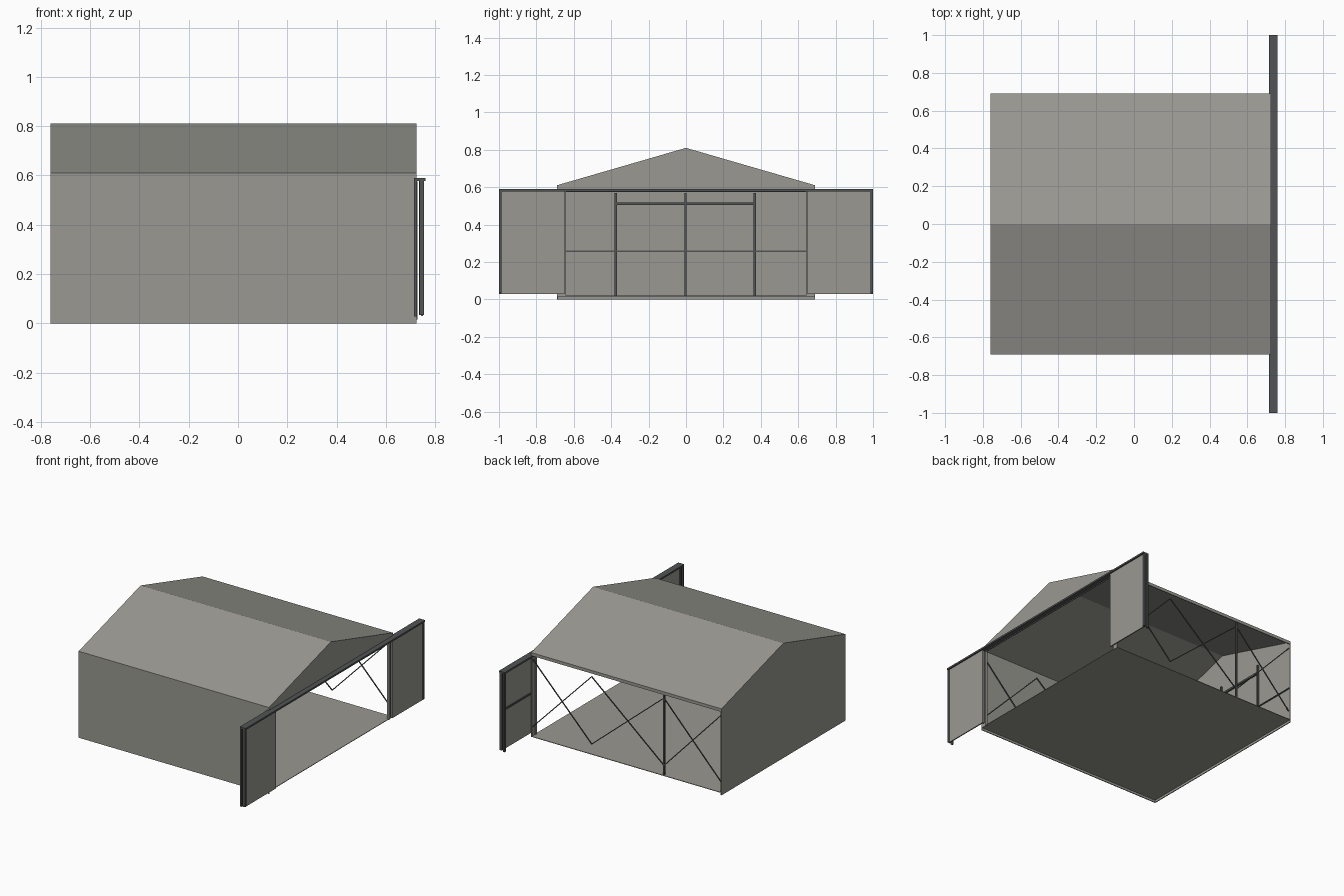
import bpy, bmesh
from mathutils import Vector

if "Cube" in bpy.data.objects:
    bpy.data.objects.remove(bpy.data.objects["Cube"])

def material(name, col):
    m = bpy.data.materials.new(name)
    m.diffuse_color = (*col, 1)
    m.use_nodes = True
    m.node_tree.nodes["Principled BSDF"].inputs["Base Color"].default_value = m.diffuse_color
    return m

GREY = material("warm_grey_cladding", (0.32, 0.315, 0.285))
DARK = material("dark_steel", (0.085, 0.088, 0.09))

X0, X1, Y, T = -0.76, 0.725, 0.69, 0.006
EAVE, TOP, FLOOR, HEAD = 0.61, 0.81, 0.02, 0.575

def finish(name, bm, mat):
    bmesh.ops.recalc_face_normals(bm, faces=bm.faces)
    me = bpy.data.meshes.new(name)
    bm.to_mesh(me)
    bm.free()
    me.materials.append(mat)
    ob = bpy.data.objects.new(name, me)
    bpy.context.collection.objects.link(ob)
    return ob

def box(name, x, y, z, mat):
    """Box from (min, max) pairs."""
    bm = bmesh.new()
    bmesh.ops.create_cube(bm, size=1)
    for v in bm.verts:
        v.co = [(a + b) / 2 + c * (b - a) for (a, b), c in zip((x, y, z), v.co)]
    return finish(name, bm, mat)

def extrude_x(name, profile, x, mat):
    """Extrude a y-z profile along x."""
    bm = bmesh.new()
    f = bm.faces.new([bm.verts.new((x[0], y, z)) for y, z in profile])
    r = bmesh.ops.extrude_face_region(bm, geom=[f])
    for v in r["geom"]:
        if isinstance(v, bmesh.types.BMVert):
            v.co.x = x[1]
    return finish(name, bm, mat)

def rod(name, a, b, w, mat):
    """Square bar between two points."""
    a, b = Vector(a), Vector(b)
    bm = bmesh.new()
    bmesh.ops.create_cube(bm, size=1)
    for v in bm.verts:
        v.co = (v.co.x * w, v.co.y * w, v.co.z * (b - a).length)
    ob = finish(name, bm, mat)
    ob.rotation_mode = 'QUATERNION'
    ob.rotation_quaternion = (b - a).to_track_quat('Z', 'Y')
    ob.location = (a + b) / 2
    return ob

# Floor and solid walls
box("floor", (X0, X1), (-Y, Y), (FLOOR - 0.004, FLOOR), GREY)
box("front_wall", (X0, X1), (-Y, -Y + T), (0, EAVE), GREY)
extrude_x("rear_gable_wall", [(-Y, 0), (Y, 0), (Y, EAVE), (0, TOP), (-Y, EAVE)], (X0, X0 + T), GREY)

# Hollow roof shell with eave fascias
B = 0.588
extrude_x("roof", [(-Y, B), (-Y, EAVE), (0, TOP), (Y, EAVE), (Y, B),
                   (Y - T, B), (Y - T, EAVE - T), (0, TOP - T), (-Y + T, EAVE - T), (-Y + T, B)],
          (X0, X1), GREY)

# Gable above the doorway
extrude_x("door_gable", [(-Y, HEAD), (Y, HEAD), (Y, EAVE), (0, TOP), (-Y, EAVE)], (X1 - T, X1), GREY)

# Rear wall framing: posts and rails
xi = X0 + T
for y in (-0.375, -0.003, 0.367):
    box("rear_post", (xi, xi + 0.012), (y - 0.006, y + 0.006), (FLOOR, 0.568), DARK)
box("rear_upper_rail", (xi, xi + 0.012), (-0.375, 0.367), (0.504, 0.517), DARK)
box("rear_middle_rail", (xi, xi + 0.007), (-Y + T, Y - T), (0.253, 0.260), DARK)

for s, side in ((-1, "near"), (1, "far")):
    def ys(a, b):
        return tuple(sorted((s * a, s * b)))
    # Door jamb with return frame
    box(side + "_jamb", (X1 - T, X1), ys(0.65, Y), (0.015, HEAD), GREY)
    box(side + "_jamb_frame", (X1 - 0.012, X1 + 0.003), ys(0.642, 0.656), (0.015, HEAD), GREY)
    # Crossed side bracing and intermediate post
    yb = s * (Y - 0.011)
    bays = (X1 - 0.005, 0.26, -0.304, X0 + 0.008)
    for a, b in zip(bays, bays[1:]):
        for za, zb in ((0.085, 0.56), (0.56, 0.085)):
            rod(side + "_brace", (a, yb, za), (b, yb, zb), 0.006, DARK)
    box(side + "_side_post", (-0.31, -0.298), ys(Y - 0.018, Y - 0.006), (FLOOR, B + 0.01), DARK)
    # Open sliding door, its stiffeners and the track support post
    box(side + "_door", (0.742, 0.75), ys(0.65, 0.988), (0.03, 0.582), GREY)
    box(side + "_door_end", (0.736, 0.755), ys(0.985, 1.0), (0.033, 0.585), DARK)
    box(side + "_door_inner_edge", (0.734, 0.742), ys(0.65, 0.662), (0.033, 0.582), DARK)
    box(side + "_door_rail", (0.735, 0.742), ys(0.65, 0.988), (0.305, 0.317), DARK)
    box(side + "_track_post", (0.714, 0.727), ys(0.988, 1.0), (0.028, 0.585), DARK)

# Door track across the whole front of the doorway
box("door_track", (0.714, 0.76), (-1, 1), (0.578, 0.59), DARK)
